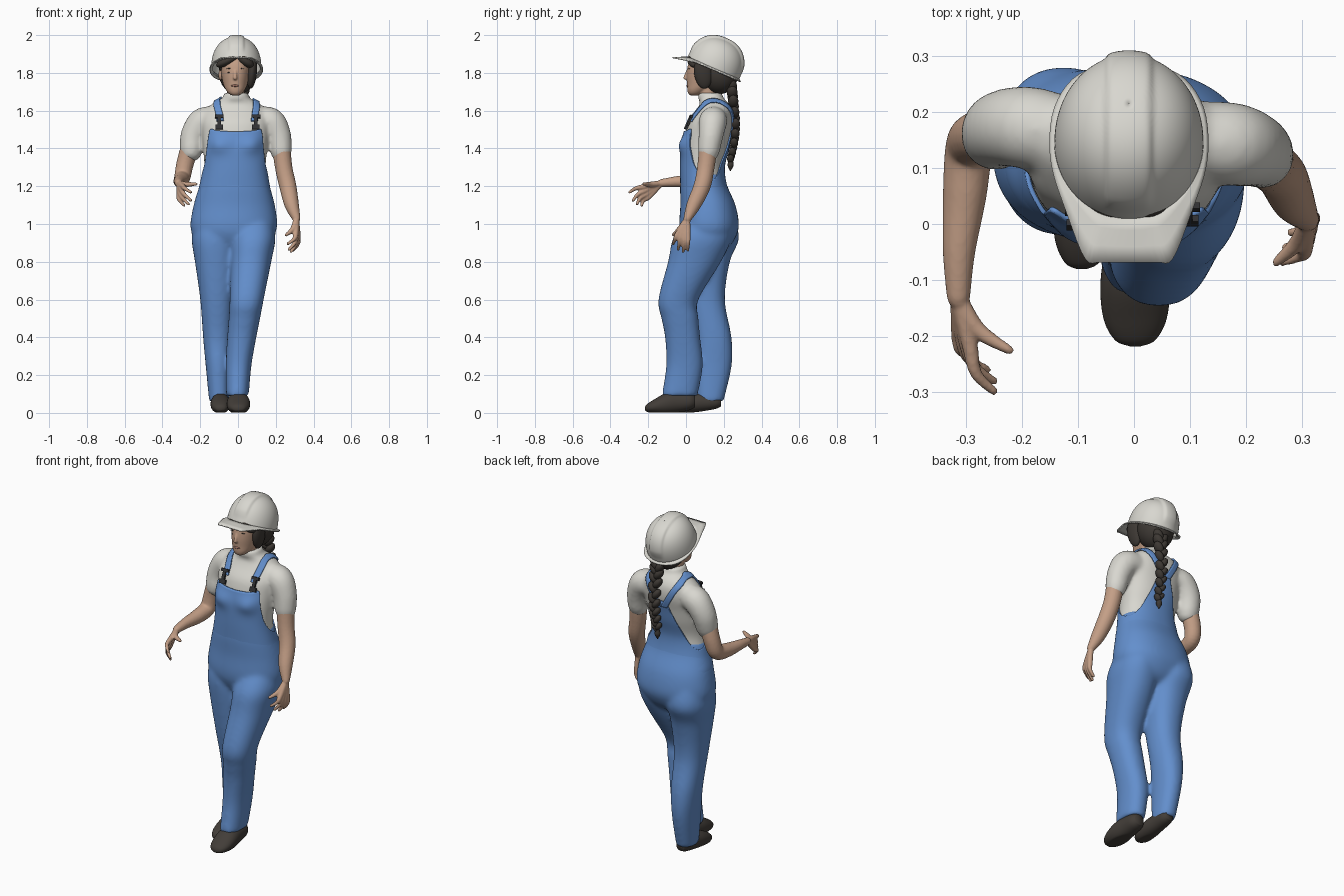
import bpy, bmesh, math
from math import sin, cos, pi, radians
from mathutils import Vector, Matrix
from mathutils.bvhtree import BVHTree

if "Cube" in bpy.data.objects:
    bpy.data.objects.remove(bpy.data.objects["Cube"])

def material(name, rgb):
    m = bpy.data.materials.new(name)
    m.diffuse_color = (*rgb, 1)
    m.use_nodes = True
    m.node_tree.nodes["Principled BSDF"].inputs["Base Color"].default_value = m.diffuse_color
    return m

BLUE = material("denim blue", (.125, .275, .61))
WHITE = material("off white", (.69, .68, .63))
SKIN = material("skin", (.55, .345, .24))
LIP = material("lip", (.40, .19, .145))
HAIR = material("dark hair", (.047, .040, .034))
SHOE = material("dark shoe", (.055, .047, .040))
METAL = material("dark buckle", (.03, .03, .032))

def curve(rows, n=6):
    """Catmull-Rom through rows of numbers."""
    out = []
    for i in range(len(rows) - 1):
        a, b, c, d = (rows[min(max(i + k, 0), len(rows) - 1)] for k in (-1, 0, 1, 2))
        for k in range(n):
            t = k / n
            out.append(tuple(.5 * (2*q + (r-p)*t + (2*p-5*q+4*r-s)*t*t + (3*q-p-3*r+s)*t**3)
                             for p, q, r, s in zip(a, b, c, d)))
    return out + [tuple(rows[-1])]

def power(v, e):
    return math.copysign(abs(v) ** e, v)

def loft(rows, axis='z', e=.9, n=48):
    """Rings of (position, centre 1, centre 2, radius 1, radius 2)."""
    rings = []
    for p, c1, c2, r1, r2 in curve(rows):
        ring = []
        for k in range(n):
            a = 2 * pi * k / n
            u, v = c1 + r1 * power(cos(a), e), c2 + r2 * power(sin(a), e)
            ring.append((u, v, p) if axis == 'z' else (u, p, max(v, .003)))
        rings.append(ring)
    return rings

def tube(rows, n=20, steps=6):
    """Rings around a path of (x, y, z, radius), with rounded ends."""
    pts = curve(rows, steps)
    P = [Vector(p[:3]) for p in pts]
    R = [p[3] for p in pts]
    T = [(P[min(i+1, len(P)-1)] - P[max(i-1, 0)]).normalized() for i in range(len(P))]
    q, rings = T[0].to_track_quat('Z', 'Y'), []
    for i in range(len(P)):
        if i:
            q = T[i-1].rotation_difference(T[i]) @ q
        caps = [(0, 1)]
        if i == 0:
            caps = [(-.9, .4), (-.6, .8), (0, 1)]
        if i == len(P) - 1:
            caps = [(0, 1), (.6, .8), (.9, .4)]
        for d, s in caps:
            rings.append([P[i] + T[i]*d*R[i] + q @ Vector((cos(2*pi*k/n), sin(2*pi*k/n), 0)) * R[i]*s
                          for k in range(n)])
    return rings

def build(name, grids, mat, voxel=0, smooth=6, closed=True, cap=True, thick=0):
    bm = bmesh.new()
    for g in grids:
        V = [[bm.verts.new(p) for p in ring] for ring in g]
        m = len(V[0])
        for A, B in zip(V, V[1:]):
            for k in range(m if closed else m - 1):
                j = (k + 1) % m
                bm.faces.new((A[k], A[j], B[j], B[k]))
        if cap and closed:
            bm.faces.new(V[0][::-1])
            bm.faces.new(V[-1])
    bmesh.ops.recalc_face_normals(bm, faces=bm.faces)
    me = bpy.data.meshes.new(name)
    bm.to_mesh(me)
    bm.free()
    me.materials.append(mat)
    ob = bpy.data.objects.new(name, me)
    bpy.context.collection.objects.link(ob)
    if voxel:
        r = ob.modifiers.new("remesh", 'REMESH')
        r.mode, r.voxel_size, r.use_smooth_shade = 'VOXEL', voxel, True
        s = ob.modifiers.new("smooth", 'SMOOTH')
        s.factor, s.iterations = .5, smooth
    if thick:
        s = ob.modifiers.new("thickness", 'SOLIDIFY')
        s.thickness, s.offset = thick, 0
    me.shade_smooth()
    return ob

def ball(name, c, r, mat, rot=(0, 0, 0)):
    me = bpy.data.meshes.new(name)
    bm = bmesh.new()
    bmesh.ops.create_uvsphere(bm, u_segments=28, v_segments=16, radius=1)
    bm.to_mesh(me)
    bm.free()
    me.materials.append(mat)
    me.shade_smooth()
    ob = bpy.data.objects.new(name, me)
    ob.location, ob.scale, ob.rotation_euler = c, r, [radians(a) for a in rot]
    bpy.context.collection.objects.link(ob)

# Shirt: torso and short sleeves
torso = [(1.06, -.02, .119, .208, .139), (1.12, -.02, .112, .2, .131), (1.2, -.018, .094, .178, .115),
         (1.3, -.016, .087, .163, .11), (1.4, -.015, .1, .17, .12), (1.47, -.013, .113, .176, .12),
         (1.54, -.012, .13, .18, .118), (1.6, -.01, .15, .165, .096), (1.64, -.01, .15, .12, .076),
         (1.665, -.01, .132, .075, .068), (1.695, -.01, .128, .064, .062)]
sleeve_r = tube([(-.13, .16, 1.55, .07), (-.19, .172, 1.54, .074), (-.236, .17, 1.47, .068), (-.248, .155, 1.39, .061)])
sleeve_l = tube([(.11, .15, 1.55, .07), (.175, .142, 1.54, .075), (.215, .132, 1.47, .066), (.228, .12, 1.385, .058)])
shirt = build("shirt", [loft(torso), sleeve_r, sleeve_l], WHITE, .01, 8)

# Overall trousers: hips and two legs in mid-stride
hips = [(.84, -.025, .1, .09, .07), (.88, -.025, .115, .165, .115), (.94, -.024, .12, .215, .148),
        (1.0, -.022, .122, .23, .158), (1.1, -.02, .116, .215, .146), (1.2, -.018, .094, .187, .125),
        (1.27, -.016, .089, .166, .112)]
front_leg = [(1.02, .085, .12, .1, .13), (.92, .08, .085, .118, .155), (.8, .068, .045, .108, .14),
             (.6, .046, -.04, .09, .106), (.5, .034, -.032, .083, .098), (.4, .02, -.018, .077, .093),
             (.25, .003, -.008, .068, .097), (.09, -.003, -.034, .06, .095)]
back_leg = [(1.02, -.125, .13, .105, .13), (.92, -.125, .13, .12, .15), (.8, -.118, .11, .11, .122),
            (.6, -.112, .11, .088, .096), (.4, -.108, .145, .077, .096), (.25, -.106, .145, .065, .097),
            (.06, -.1, .128, .053, .071)]
build("trousers", [loft(hips), loft(front_leg), loft(back_leg)], BLUE, .01, 14)

# Overall bib: a shell over the torso whose top edge follows an outline around the body
dense = curve(torso, 12)
top_edge = curve([(0, 1.488), (30, 1.494), (43, 1.503), (49, 1.47), (56, 1.40), (70, 1.315), (92, 1.25), (115, 1.235),
                  (135, 1.275), (152, 1.36), (165, 1.45), (172, 1.51), (180, 1.52)])

def lookup(rows, x):
    for a, b in zip(rows, rows[1:]):
        if x <= b[0]:
            t = (x - a[0]) / (b[0] - a[0])
            return [p + (q - p) * t for p, q in zip(a, b)]
    return rows[-1]

def bib_point(a, t):
    d = abs(math.degrees(a))
    z = 1.07 + t * (lookup(top_edge, d)[1] - 1.07)
    _, cx, cy, rx, ry = lookup(dense, z)
    bust = .02 * math.exp(-((d - 28) / 20) ** 2 - ((z - 1.42) / .045) ** 2)
    return (cx + (rx + .005) * power(sin(a), .9), cy - (ry + .005) * power(cos(a), .9) - bust, z)

build("bib", [[[bib_point(-pi + 2*pi*k/160, t/34) for k in range(160)] for t in range(35)]],
      BLUE, cap=False, thick=.008)

# Straps snapped to the shirt surface, with dark buckles at the front
bpy.context.view_layer.update()
tree = BVHTree.FromObject(shirt, bpy.context.evaluated_depsgraph_get())
for x0, x1, x2, side in ((-.1, -.128, -.03, "right"), (.095, .115, .01, "left")):
    path = curve([(x0, .0, 1.555), (x0*1.06, .03, 1.60), (x1, .08, 1.66), (x1, .16, 1.69), (x1*.9, .23, 1.64),
                  ((x1+x2)/2, .27, 1.57), (x2, .27, 1.48)], 8)
    rows = []
    for p in path:
        row = []
        for k in range(-2, 3):
            co, no, _, _ = tree.find_nearest(Vector(p) + Vector((k * .0105, 0, 0)))
            row.append(co + no * .006)
        rows.append(row)
    build(side + "_strap", [rows], BLUE, closed=False, thick=.009)
    co, no, _, _ = tree.ray_cast(Vector((x0, -.5, 1.535)), Vector((0, 1, 0)))
    no = Vector((0, no.y, no.z)).normalized()
    base = (Matrix.Translation(co + no * .013) @
            Matrix(((1, 0, 0), (0, -no.y, no.z), (0, -no.z, -no.y))).to_4x4())
    for up, w, h in ((.032, .046, .016), (0, .018, .06), (-.03, .04, .024)):
        bpy.ops.mesh.primitive_cube_add(size=1)
        b = bpy.context.object
        b.name = side + "_buckle"
        b.matrix_world = base @ Matrix.Translation((0, 0, up)) @ Matrix.Diagonal((w, .012, h, 1))
        b.data.materials.append(METAL)

# Arms and hands: every finger runs from the wrist over its knuckle to its tip
def arm(name, path, k0, k1, tips, thumb, bend):
    w, k0, k1 = Vector(path[-1][:3]), Vector(k0), Vector(k1)
    parts = [tube(path)]
    for i, tip in enumerate(tips):
        k, tip = k0.lerp(k1, i / 3), Vector(tip)
        mid = (k + tip) / 2 + Vector(bend)
        parts.append(tube([(*w, .015), (*k, .0145), (*mid, .011), (*tip, .008)], 12))
    th = Vector(thumb)
    parts.append(tube([(*w, .015), (*(w.lerp(k0, .5).lerp(th, .3)), .015), (*th, .0085)], 12))
    build(name, parts, SKIN, .005, 3)

arm("right_arm", [(-.247, .155, 1.43, .05), (-.28, .155, 1.32, .046), (-.294, .132, 1.25, .043),
                  (-.302, .05, 1.23, .039), (-.312, -.05, 1.224, .029), (-.313, -.13, 1.217, .021)],
    (-.293, -.215, 1.2), (-.312, -.195, 1.145),
    [(-.25, -.298, 1.168), (-.25, -.28, 1.125), (-.262, -.26, 1.105), (-.285, -.235, 1.098)],
    (-.222, -.225, 1.212), (-.01, -.01, .004))
arm("left_arm", [(.226, .12, 1.43, .05), (.242, .105, 1.3, .046), (.264, .085, 1.2, .045),
                 (.285, .04, 1.1, .038), (.309, .008, 1.03, .022)],
    (.305, -.045, .945), (.318, .01, .93),
    [(.264, -.068, .895), (.27, -.042, .865), (.28, -.015, .853), (.293, .01, .861)],
    (.254, -.068, .942), (.012, 0, 0))

# Shoes
for name, x, y, w, h in (("front_shoe", .002, 0, 1, 1), ("back_shoe", -.093, .138, .84, .85)):
    build(name, [loft([(y - .218, x, .022, .01, .008), (y - .207, x, .026, .036*w, .02), (y - .17, x, .034, .056*w, .036),
                       (y - .11, x, .048, .062*w, .055*h), (y - .04, x, .058, .054*w, .056*h),
                       (y + .02, x, .06, .047*w, .045*h), (y + .048, x, .06, .03*w, .03*h)], 'y', .95)], SHOE)

# Head, neck and face
build("head", [loft([(1.68, -.014, .045, .016, .02), (1.69, -.014, .05, .034, .037), (1.71, -.014, .064, .05, .057),
                     (1.74, -.014, .092, .064, .086), (1.79, -.013, .111, .075, .107), (1.84, -.012, .12, .08, .11),
                     (1.89, -.012, .13, .07, .1)], e=.95),
               tube([(-.015, .008, 1.81, .007), (-.015, -.001, 1.785, .009), (-.015, -.003, 1.773, .011)]),
               tube([(-.01, .13, 1.64, .048), (-.012, .115, 1.7, .048), (-.012, .115, 1.76, .05)])],
      SKIN, .005, 2)
ball("mouth", (-.015, .009, 1.732), (.021, .007, .006), LIP)
for s in (-1, 1):
    ball("eye", (-.015 + s * .03, .019, 1.802), (.010, .006, .0035), HAIR)
    ball("eyebrow", (-.015 + s * .031, .018, 1.823), (.016, .006, .0025), HAIR, (0, s * 8, 0))
    ball("ear", (-.013 + s * .08, .11, 1.79), (.01, .018, .03), SKIN)

# Hair: back mass, swept fringe, side locks and plait
ball("hair_back", (-.002, .178, 1.80), (.1, .1, .112), HAIR)
ball("fringe", (-.05, .052, 1.868), (.072, .045, .026), HAIR, (0, -26, 0))
ball("fringe_side", (.035, .05, 1.866), (.055, .043, .028), HAIR, (0, 35, 0))
ball("left_lock", (.074, .09, 1.80), (.026, .047, .085), HAIR, (8, 6, 0))
ball("right_lock", (-.088, .1, 1.845), (.014, .035, .035), HAIR)
plait = curve([(.015, .24, 1.73), (.022, .25, 1.65), (.025, .262, 1.53), (.025, .255, 1.43), (.022, .236, 1.345)], 4)
for i, (x, y, z) in enumerate(plait):
    s, f = (-1) ** i, 1 - .4 * i / len(plait)
    ball("plait_strand", (x + s * .016 * f, y, z), (.024 * f, .03 * f, .04 * f), HAIR, (0, s * 35, 0))
ball("plait_tie", (.022, .237, 1.335), (.011, .012, .012), METAL)
build("plait_tip", [tube([(.022, .237, 1.335, .012), (.022, .236, 1.31, .016), (.022, .235, 1.285, .004)])], HAIR)

# Hard hat: ridged dome plus a brim with a front peak, tilted back
frame = Matrix.Translation((-.009, .143, 1.82)) @ Matrix.Rotation(radians(-23.5), 4, 'X')
dome = []
for i in range(33):
    t = radians(i * 89.95 / 32)
    ring = []
    for k in range(128):
        a = 2 * pi * k / 128
        r = cos(t) ** .85
        p = Vector((.131 * r * cos(a), .147 * r * sin(a), .169 * sin(t) ** .85))
        lift = min(1, max(0, p.z - .03) / .04)
        ridge = 1 / (1 + math.exp((abs(p.x) - .038) / .0025))
        ring.append(p * (1 + lift * .05 * ridge))
    dome.append(ring)
half = curve([(0, -.2185), (.05, -.218), (.077, -.213), (.107, -.14), (.132, -.065), (.14, 0), (.132, .07),
              (.1, .125), (.05, .152), (0, .16)], 4)
outline = half + [(-x, y) for x, y in half[-2:0:-1]]
brim = []
for f in (0, .3, .65, 1):
    ring = []
    for x, y in outline:
        a = math.atan2(y / .15, x / .13)
        drop = -.026 * max(0, -y - .1) / .12
        ring.append(Vector((.127*cos(a), .144*sin(a), .006)).lerp(Vector((x, y, drop - .003)), f))
    brim.append(ring)
for ob in (build("helmet_dome", [dome], WHITE, cap=False, thick=.004),
           build("helmet_brim", [brim], WHITE, cap=False, thick=.007)):
    ob.matrix_world = frame
